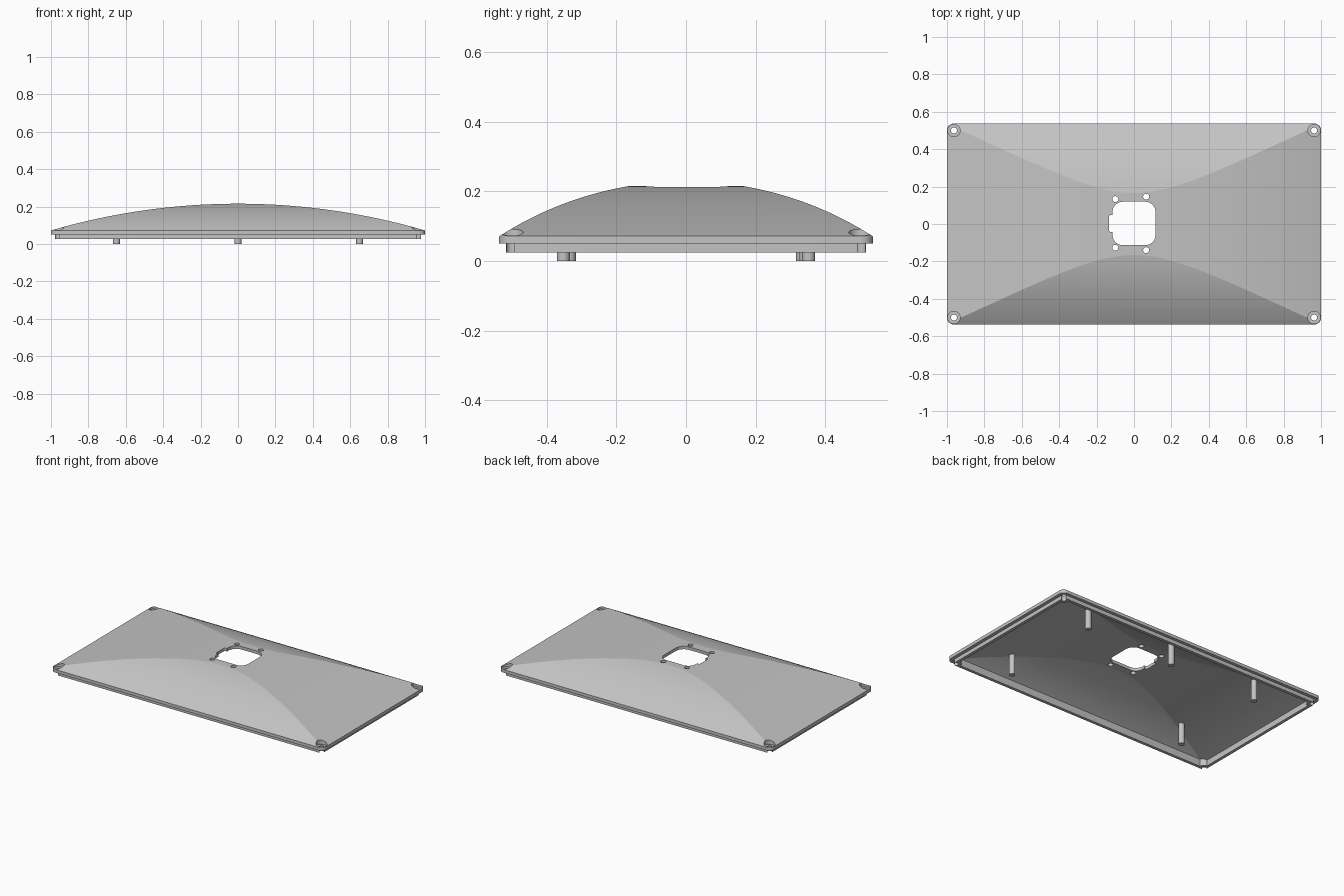
import bpy, bmesh, math

cube = bpy.data.objects.get("Cube")
if cube:
    bpy.data.objects.remove(cube, do_unlink=True)

GREY = (0.55, 0.55, 0.55, 1)
mat = bpy.data.materials.new("light_grey")
mat.use_nodes = True
mat.diffuse_color = GREY
mat.node_tree.nodes["Principled BSDF"].inputs["Base Color"].default_value = GREY

HX, HY = 1.0, 0.537            # half size of the plate
RX, TOP_X = 3.57, 0.215        # long arc radius and crown height
RY, TOP_Y = 0.99, 0.229        # short arc radius and crown height
WALL = 0.02
SCREW = (0.963, 0.5)


def extrude(name, pts, lo, hi, place=lambda a, b, c: (a, b, c)):
    """Closed prism from a 2D outline."""
    bm = bmesh.new()
    rings = [[bm.verts.new(place(a, b, c)) for a, b in pts] for c in (lo, hi)]
    n = len(pts)
    for ring in rings:
        bm.faces.new(ring)
    for i in range(n):
        j = (i + 1) % n
        bm.faces.new((rings[0][i], rings[0][j], rings[1][j], rings[1][i]))
    bmesh.ops.recalc_face_normals(bm, faces=bm.faces)
    mesh = bpy.data.meshes.new(name)
    bm.to_mesh(mesh)
    bm.free()
    mesh.materials.append(mat)
    ob = bpy.data.objects.new(name, mesh)
    bpy.context.collection.objects.link(ob)
    return ob


def rounded_rect(hx, hy, r, cx=0, cy=0, steps=12):
    pts = []
    for q, (sx, sy) in enumerate(((1, 1), (-1, 1), (-1, -1), (1, -1))):
        for i in range(steps + 1):
            t = (q + i / steps) * math.pi / 2
            pts.append((cx + sx * (hx - r) + r * math.cos(t),
                        cy + sy * (hy - r) + r * math.sin(t)))
    return pts


def cylinder(name, x, y, r, lo, hi, n=64):
    pts = [(x + r * math.cos(i * math.tau / n), y + r * math.sin(i * math.tau / n))
           for i in range(n)]
    return extrude(name, pts, lo, hi)


def arc_profile(radius, top, half, offset, n=56):
    """Arch outline with a flat bottom, moved inward by the offset."""
    pts = [(-half, -0.5)]
    for i in range(n + 1):
        a = -half + 2 * half * i / n
        pts.append((a, top - radius + math.sqrt((radius - offset) ** 2 - a * a)))
    return pts + [(half, -0.5)]


def boolean(target, tool, operation):
    mod = target.modifiers.new("cut", 'BOOLEAN')
    mod.operation, mod.solver, mod.object = operation, 'EXACT', tool
    bpy.context.view_layer.objects.active = target
    bpy.ops.object.modifier_apply(modifier=mod.name)
    bpy.data.objects.remove(tool, do_unlink=True)


def trim_to_dome(target, offset):
    boolean(target, extrude("arch_x", arc_profile(RX, TOP_X, 1.1, offset), -1, 1,
                            lambda a, b, c: (a, c, b)), 'INTERSECT')
    boolean(target, extrude("arch_y", arc_profile(RY, TOP_Y, 0.6, offset), -1.5, 1.5,
                            lambda a, b, c: (c, a, b)), 'INTERSECT')


def finish(ob):
    bpy.ops.object.select_all(action='DESELECT')
    ob.select_set(True)
    bpy.context.view_layer.objects.active = ob
    bpy.ops.object.shade_smooth_by_angle(angle=math.radians(8))


corners = [(sx * SCREW[0], sy * SCREW[1]) for sx in (-1, 1) for sy in (-1, 1)]

# Domed cover with a stepped lip below the rim
cover = extrude("domed_cover", rounded_rect(HX, HY, 0.036), 0.05, 0.4)
boolean(cover, extrude("lip", rounded_rect(0.978, 0.517, 0.03), 0.025, 0.1), 'UNION')
trim_to_dome(cover, 0)

# Hollow underside, leaving round screw bosses in the corners
cavity = extrude("cavity", rounded_rect(0.958, 0.497, 0.02), -0.1, 0.4)
trim_to_dome(cavity, WALL)
for x, y in corners:
    boolean(cavity, cylinder("boss", x, y, 0.035, -0.7, 0.5), 'DIFFERENCE')
boolean(cover, cavity, 'DIFFERENCE')

# Countersunk corner screw holes
for x, y in corners:
    boolean(cover, cylinder("recess", x, y, 0.033, 0.06, 0.5), 'DIFFERENCE')
    boolean(cover, cylinder("screw_hole", x, y, 0.016, -0.2, 0.5), 'DIFFERENCE')

# Central opening with side notch and four small holes
boolean(cover, extrude("opening", rounded_rect(0.115, 0.116, 0.055, 0, 0.003),
                       -0.2, 0.5), 'DIFFERENCE')
boolean(cover, extrude("notch", rounded_rect(0.04, 0.045, 0.008, -0.093, 0.003),
                       -0.2, 0.5), 'DIFFERENCE')
for x, y in ((-0.1, 0.13), (0.065, 0.143)):
    for side in (-1, 1):
        boolean(cover, cylinder("small_hole", x, 0.003 + side * y, 0.016, -0.2, 0.5),
                'DIFFERENCE')
finish(cover)

# Support posts under the dome
for i, (x, y) in enumerate(((0.65, 0.352), (0.65, -0.352), (0, 0.344),
                            (-0.65, 0.335), (-0.65, -0.335))):
    roof = min(TOP_X - RX + math.sqrt(RX * RX - x * x),
               TOP_Y - RY + math.sqrt(RY * RY - y * y))
    finish(cylinder(f"support_post_{i + 1}", x, y, 0.0185, 0, roof - WALL * 0.6))
